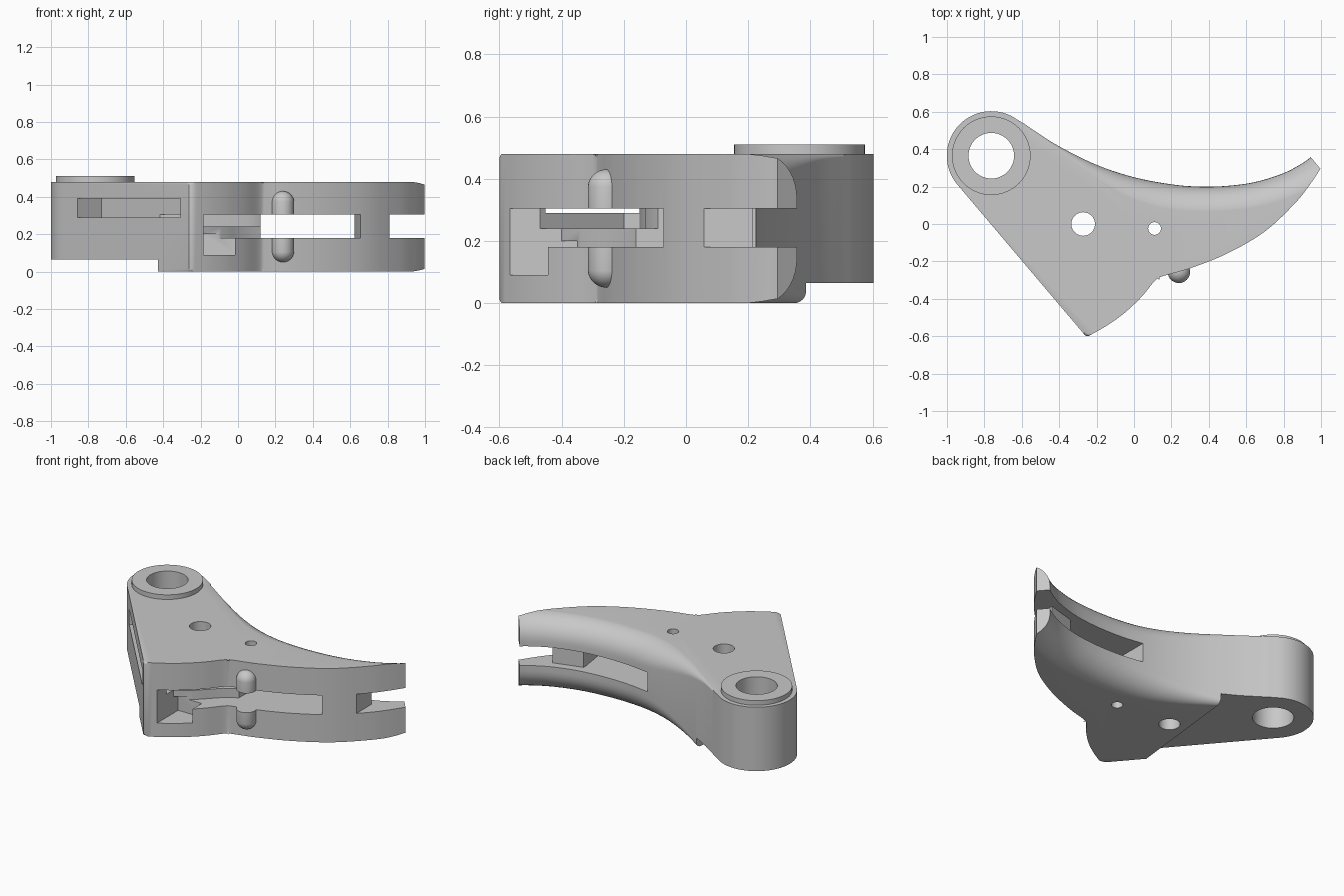
import bpy, bmesh, math
from mathutils import Vector

old = bpy.data.objects.get("Cube")
if old:
    bpy.data.objects.remove(old, do_unlink=True)

TOP = 0.48
PIVOT = Vector((-0.763, 0.365))

metal = bpy.data.materials.new("grey metal")
metal.use_nodes = True
GREY = (0.58, 0.58, 0.58, 1)
metal.diffuse_color = GREY
metal.node_tree.nodes["Principled BSDF"].inputs["Base Color"].default_value = GREY


def finish(bm, name):
    bmesh.ops.recalc_face_normals(bm, faces=bm.faces)
    if bm.calc_volume(signed=True) < 0:
        bmesh.ops.reverse_faces(bm, faces=bm.faces)
    mesh = bpy.data.meshes.new(name)
    bm.to_mesh(mesh)
    bm.free()
    obj = bpy.data.objects.new(name, mesh)
    bpy.context.collection.objects.link(obj)
    mesh.materials.append(metal)
    return obj


def prism(name, pts, z0, z1, bevel=0, bevel_bottom=True):
    bm = bmesh.new()
    low = [bm.verts.new((p[0], p[1], z0)) for p in pts]
    high = [bm.verts.new((p[0], p[1], z1)) for p in pts]
    caps = [bm.faces.new(high), bm.faces.new(low[::-1])]
    for i in range(len(pts)):
        bm.faces.new((low[i - 1], low[i], high[i], high[i - 1]))
    if bevel:
        rim = [e for cap in caps[:2 if bevel_bottom else 1] for e in cap.edges]
        bmesh.ops.bevel(bm, geom=rim, offset=bevel, segments=3, profile=0.5, affect='EDGES')
    return finish(bm, name)


def circle(c, r, n=64, start=0, end=360, closed=True):
    steps = n if closed else n - 1
    return [Vector((c[0] + r * math.cos(math.radians(start + (end - start) * i / steps)),
                    c[1] + r * math.sin(math.radians(start + (end - start) * i / steps))))
            for i in range(n)]


def spline(pts, sub=5):
    """Smooth curve through the given points."""
    p = [Vector(q) for q in pts]
    p = [2 * p[0] - p[1]] + p + [2 * p[-1] - p[-2]]
    out = []
    for a, b, c, d in zip(p, p[1:], p[2:], p[3:]):
        for i in range(sub):
            t = i / sub
            out.append(0.5 * (2 * b + (c - a) * t + (2 * a - 5 * b + 4 * c - d) * t * t
                              + (3 * b - a - 3 * c + d) * t ** 3))
    return out + [p[-2]]


def volume(mesh):
    bm = bmesh.new()
    bm.from_mesh(mesh)
    v = bm.calc_volume(signed=True)
    bm.free()
    return v


def combine(target, tool, operation='DIFFERENCE'):
    """Boolean that keeps the first solver result with a sensible volume."""
    before = volume(target.data)
    mod = target.modifiers.new("combine", 'BOOLEAN')
    mod.operation = operation
    mod.object = tool
    low, high = (0.7, 1) if operation == 'DIFFERENCE' else (1, 1.3)
    for solver in ('MANIFOLD', 'EXACT', 'FLOAT'):
        mod.solver = solver
        bpy.context.view_layer.update()
        graph = bpy.context.evaluated_depsgraph_get()
        result = bpy.data.meshes.new_from_object(target.evaluated_get(graph))
        if low * before < volume(result) < high * before and len(result.polygons):
            target.data = result
            break
    target.modifiers.remove(mod)
    bpy.data.objects.remove(tool, do_unlink=True)


# Body outline: pivot lug, straight side, pointed heel, convex front, hooked tip, concave back
lug = circle(PIVOT, 0.238, 32, 54, 220.5, closed=False)
heel = [(-0.272, -0.583), (-0.262, -0.596), (-0.245, -0.6)]
front = spline([(-0.23, -0.592), (-0.14, -0.54), (-0.05, -0.475), (0.04, -0.39),
                (0.115, -0.3), (0.16, -0.277), (0.3, -0.237), (0.5, -0.157),
                (0.7, -0.04), (0.86, 0.11), (0.94, 0.21), (0.997, 0.295)])
back = spline([(0.945, 0.357), (0.9, 0.325), (0.8, 0.272), (0.65, 0.225), (0.5, 0.204),
               (0.35, 0.2), (0.2, 0.212), (0, 0.25), (-0.2, 0.316), (-0.4, 0.415),
               (-0.52, 0.49), (-0.585, 0.535)])
body = prism("trigger_body", lug + heel + front + back, 0, TOP, 0.014)


# Large rounding along the concave back edge, fading out towards the lug
def rounding_cutter(flip):
    bm = bmesh.new()
    path = [Vector((1.06, 0.44))] + back[:-3]
    rings = []
    crest = TOP + 0.001
    for i, p in enumerate(path):
        d = path[min(i + 1, len(path) - 1)] - path[max(i - 1, 0)]
        inward = Vector((-d.y, d.x)).normalized()
        fade = min(1, max(0, (p.x + 0.55) / 0.75))
        r = 0.012 + 0.133 * fade * fade * (3 - 2 * fade)
        section = []
        for k in range(11):
            a = math.pi / 2 * k / 10
            section.append((r - r * math.sin(a), crest - r + r * math.cos(a)))
        section += [(-0.08, crest - r), (-0.08, TOP + 0.05), (r, TOP + 0.05)]
        rings.append([bm.verts.new((p.x + inward.x * s, p.y + inward.y * s,
                                    TOP - z if flip else z)) for s, z in section])
    for a, b in zip(rings, rings[1:]):
        for j in range(len(a)):
            bm.faces.new((a[j - 1], a[j], b[j], b[j - 1]))
    bm.faces.new(rings[0])
    bm.faces.new(rings[-1])
    return finish(bm, "rounding_cutter")


for flip in (False, True):
    combine(body, rounding_cutter(flip))

# Raised underside of the lug
combine(body, prism("step_cutter", [(-0.34, 0.7), (-0.345, 0.37), (-0.43, -0.41),
                                    (-0.43, -0.8), (-1.2, -0.8), (-1.2, 0.7)], -0.1, 0.065))

# Raised ring on the lug
combine(body, prism("lug_ring", circle(PIVOT, 0.21), TOP - 0.05, 0.51, 0.014, False), 'UNION')

# Rounded vertical pin on the front
bm = bmesh.new()
bmesh.ops.create_uvsphere(bm, u_segments=32, v_segments=17, radius=0.06)
for v in bm.verts:
    v.co += Vector((0.24, -0.256, 0.24 + math.copysign(0.13, v.co.z)))
combine(body, finish(bm, "front_pin"), 'UNION')

# Through holes
for centre, radius in ((PIVOT, 0.122), ((-0.272, 0), 0.063), ((0.11, -0.024), 0.034)):
    combine(body, prism("hole_cutter", circle(centre, radius, 48), -0.2, 0.8))

# Long slot through the front, with its deep upper and shallow lower cavity
slot_right = [(-0.185, -0.75), (0.655, -0.75), (0.655, -0.08), (0.622, 0.14), (0.622, 0.6),
              (0.12, 0.6)]
combine(body, prism("upper_cavity_cutter", slot_right + [
    (0.12, -0.09), (0.05, -0.13), (-0.42, -0.15), (-0.42, -0.2), (-0.185, -0.47)], 0.24, 0.305))
combine(body, prism("lower_cavity_cutter", slot_right + [
    (0.12, -0.16), (0.04, -0.21), (-0.03, -0.28), (-0.09, -0.34), (-0.185, -0.4)], 0.18, 0.25))
combine(body, prism("heel_pocket_cutter", [(-0.185, -0.75), (-0.015, -0.75), (-0.015, -0.35),
                                           (-0.185, -0.35)], 0.09, 0.2))

# Forked tip, running on as a groove behind the bridge
combine(body, prism("fork_cutter", [(0.81, -0.3), (1.2, -0.3), (1.2, 0.6), (0.6, 0.6),
                                    (0.6, 0.155), (0.81, 0.215)], 0.18, 0.305))

# Slot in the straight side
a, b = Vector((-0.86, 0.107)), Vector((-0.305, -0.541))
side = Vector((0.76, 0.65))
combine(body, prism("side_slot_cutter", [a - side * 0.06, b - side * 0.06,
                                         b + side * 0.17, a + side * 0.17], 0.29, 0.39))

# Smooth shading with crisp edges
bpy.ops.object.select_all(action='DESELECT')
body.select_set(True)
bpy.context.view_layer.objects.active = body
bpy.ops.object.shade_smooth_by_angle(angle=math.radians(35))
